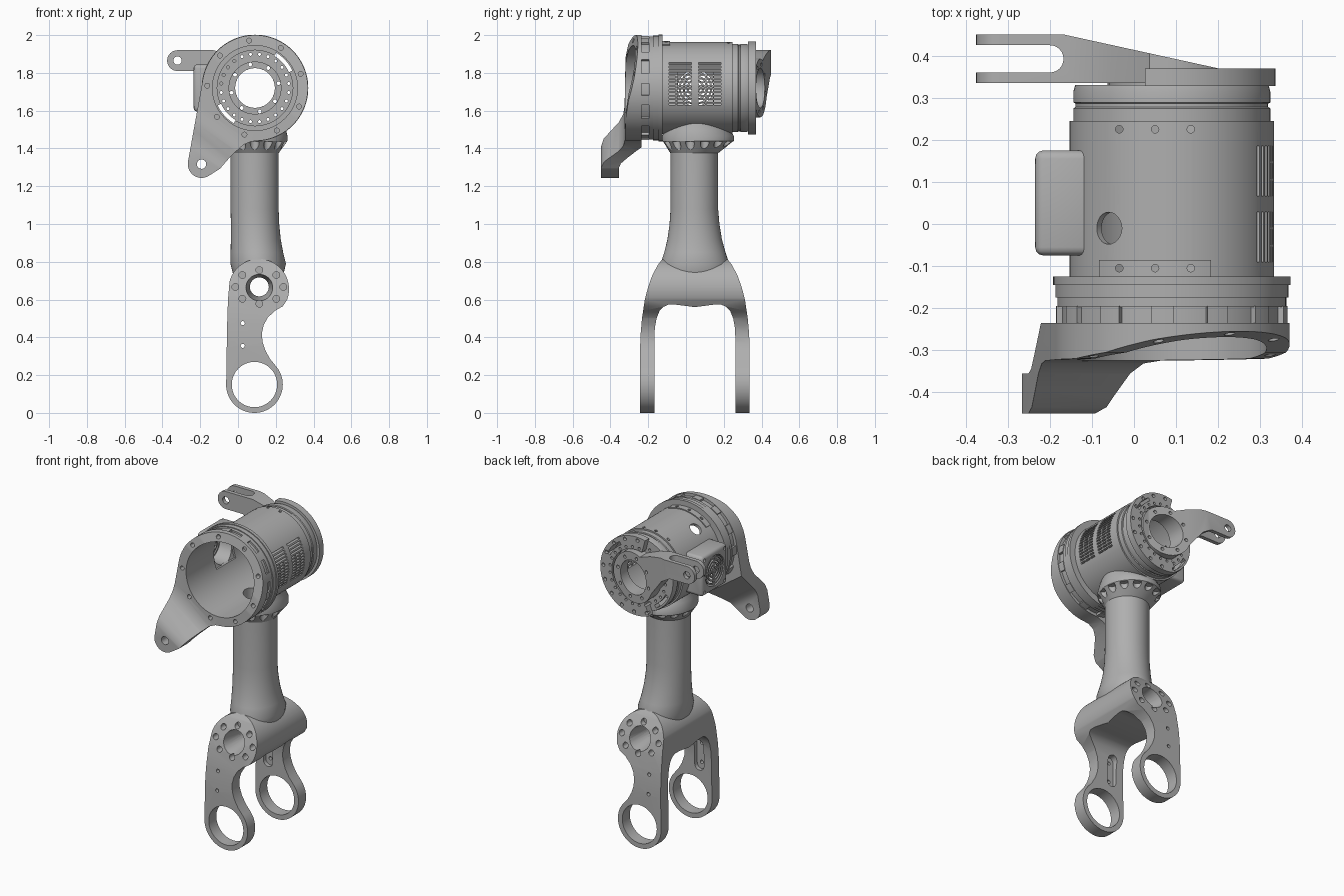
import bpy, bmesh
from math import sin, cos, pi, radians
from mathutils import Vector

cube = bpy.data.objects.get("Cube")
if cube:
    bpy.data.objects.remove(cube)

metal = bpy.data.materials.new("machined_grey")
metal.use_nodes = True
GREY = (0.43, 0.43, 0.43, 1)
metal.diffuse_color = GREY
metal.node_tree.nodes["Principled BSDF"].inputs["Base Color"].default_value = GREY

# Shared centres: barrel axis (x, z), fork middle plane (y)
CX, CZ, MID = 0.09, 1.72, 0.047


# ---- solids: each returns (vertices, faces) ----
def skin(rings, loop=False):
    n, m = len(rings[0]), len(rings)
    verts = [p for ring in rings for p in ring]
    faces = []
    for i in range(m if loop else m - 1):
        j = (i + 1) % m
        faces += [(i * n + k, i * n + (k + 1) % n, j * n + (k + 1) % n, j * n + k) for k in range(n)]
    if not loop:
        faces += [tuple(range(n)), tuple(range((m - 1) * n, m * n))]
    return verts, faces


def XZ(a, b, c): return (a, c, b)
def YZ(a, b, c): return (c, a, b)
def XY(a, b, c): return (a, b, c)


def prism(points, c0, c1, plane):
    return skin([[plane(a, b, c) for a, b in points] for c in (c0, c1)])


def box(lo, hi):
    (a, b, c), (d, e, f) = lo, hi
    return prism([(a, b), (d, b), (d, e), (a, e)], c, f, XY)


def arc(x, y, r, start, end, steps=24):
    angles = [radians(start + (end - start) * i / steps) for i in range(steps + 1)]
    return [(x + r * cos(t), y + r * sin(t)) for t in angles]


def sector(r0, r1, start, end, y0, y1, steps=24):
    return prism(arc(CX, CZ, r1, start, end, steps) + arc(CX, CZ, r0, end, start, steps), y0, y1, XZ)


def lathe(profile, a, b, plane, n=96):
    return skin([[plane(a + r * cos(2 * pi * k / n), b + r * sin(2 * pi * k / n), h) for k in range(n)]
                 for r, h in profile], loop=True)


def rod(p, q, r0, r1=None, n=24):
    p, q = Vector(p), Vector(q)
    turn = (q - p).to_track_quat('Z', 'Y')
    return skin([[c + turn @ Vector((r * cos(2 * pi * k / n), r * sin(2 * pi * k / n), 0)) for k in range(n)]
                 for c, r in ((p, r0), (q, r1 or r0))])


def bolt_circle(radius, count, r, y0, y1, phase=0):
    out = []
    for i in range(count):
        t = 2 * pi * i / count + phase
        x, z = CX + radius * cos(t), CZ + radius * sin(t)
        out.append(rod((x, y0, z), (x, y1, z), r, n=14))
    return out


# ---- objects ----
def make(name, *solids):
    bm = bmesh.new()
    for verts, faces in solids:
        made = [bm.verts.new(v) for v in verts]
        for f in faces:
            bm.faces.new([made[i] for i in f])
    bmesh.ops.recalc_face_normals(bm, faces=bm.faces)
    mesh = bpy.data.meshes.new(name)
    bm.to_mesh(mesh)
    bm.free()
    mesh.materials.append(metal)
    ob = bpy.data.objects.new(name, mesh)
    bpy.context.collection.objects.link(ob)
    return ob


def apply(ob, mod):
    bpy.context.view_layer.objects.active = ob
    bpy.ops.object.modifier_apply(modifier=mod.name)


def carve(ob, *solids, op='DIFFERENCE'):
    cutter = make("cutter", *solids)
    cutter.hide_render = True
    mod = ob.modifiers.new("carve", 'BOOLEAN')
    mod.operation, mod.solver, mod.object = op, 'EXACT', cutter
    apply(ob, mod)
    bpy.data.objects.remove(cutter)


def bevel(ob, width):
    mod = ob.modifiers.new("bevel", 'BEVEL')
    mod.width, mod.segments, mod.limit_method, mod.angle_limit = width, 3, 'ANGLE', radians(50)
    apply(ob, mod)


# Hollow stepped barrel with a perforated rear wall
barrel = make("barrel_housing", lathe([
    (.225, -.235), (.262, -.235), (.262, -.197), (.272, -.197), (.272, -.175), (.277, -.175),
    (.277, -.145), (.282, -.145), (.282, -.125), (.243, -.125), (.243, .245), (.234, .245),
    (.234, .275), (.229, .278), (.229, .286), (.234, .289), (.234, .315), (.23, .33), (.15, .33),
    (.15, .345), (.105, .345), (.105, .3), (.14, .3), (.14, .31), (.2, .31), (.2, .29), (.225, .29)],
    CX, CZ, XZ))
rear_slots = [sector(.198, .218, a, a + 34, .27, .4, 10) for a in (25, 205)]
rear_holes = bolt_circle(.18, 24, .008, .27, .4, .13)
hub_holes = bolt_circle(.127, 8, .01, .27, .5, .2)
tube_bore = rod((.088, MID, .75), (.088, MID, 1.6), .07, n=32)
top_screws = [rod((x, y, 1.9), (x, y, 2.1), .009, n=12) for x in (-.035, .05, .135) for y in (-.105, .225)]

# Cooling slots: long ones above, short dashes below
vents = []
for y0 in (-.093, .063):
    for row in range(13):
        z = 1.85 - row * .018
        count = 1 if row < 4 else 3
        w = .125 / count
        vents += [box((.2, y0 + i * w + .003, z - .005), (.45, y0 + (i + 1) * w - .003, z + .005))
                  for i in range(count)]
for group in (rear_slots, rear_holes, hub_holes, [tube_bore], top_screws, vents,
              [rod((CX, -.01, CZ), (CX - .25, -.01, CZ + .317), .038)],
              [box((-.3, -.045, 1.63), (0, .145, 1.81))]):
    carve(barrel, *group)

make("flange_teeth", *[sector(.255, .276, a, a + 11, -.236, -.195, 4) for a in range(5, 365, 28)])
pad = make("top_screw_strip", sector(.238, .249, 68, 134, -.126, -.085))
carve(pad, *top_screws)

# Rear bolt ring, open toward the lever arm
ring = make("rear_bolt_ring", sector(.165, .246, -112, 105, .328, .37, 64))
carve(ring, *rear_slots)
carve(ring, *rear_holes)
carve(ring, *bolt_circle(.226, 16, .011, .35, .4, .05))

# Front ring plate with a swept lower arm
TIP = (-.193, 1.317)
plate = make("front_arm_plate", prism(
    arc(CX, CZ, .28, -82, 170, 72) + arc(*TIP, .073, 170, 300, 16)
    + [(-.095, 1.293), (-.05, 1.345), (-.01, 1.385), (.03, 1.42), (.07, 1.437)], -.6, -.1, XZ))
along = Vector((TIP[0] - CX, 0, TIP[1] - CZ)).normalized()
side = Vector((-along.z, 0, along.x))
sweep = [(-.3, -.25), (-.2, -.275), (-.1, -.305), (0, -.32), (.25, -.325), (.29, -.332), (.33, -.355),
         (.37, -.395), (.41, -.435), (.45, -.45), (.6, -.45), (.6, -.355), (.45, -.355), (.42, -.345),
         (.38, -.31), (.3, -.235), (-.3, -.235)]
carve(plate, prism(sweep, -.7, .7,
                   lambda d, y, c: Vector((CX, y, CZ)) + along * d + side * c), op='INTERSECT')
carve(plate, rod((CX, -.6, CZ), (CX, -.1, CZ), .225, n=96))
carve(plate, rod((TIP[0], -.6, TIP[1]), (TIP[0], -.1, TIP[1]), .025))
carve(plate, *bolt_circle(.253, 9, .013, -.5, -.25, .3))

# Forked lever arm on the rear hub
lever = make("rear_lever_arm", prism(
    arc(-.32, 1.865, .055, 90, 270) + [(-.2, 1.81), (-.14, 1.775), (-.09, 1.71)]
    + arc(CX, CZ, .155, 200, 470, 60) + [(-.05, 1.9), (-.13, 1.92)], .2, .6, XZ))
carve(lever, prism([(-.5, .335), (.4, .335), (.4, .37), (.2, .37), (-.165, .45), (-.5, .45)],
                   1, 2.2, XY), op='INTERSECT')
carve(lever, rod((CX, .2, CZ), (CX, .6, CZ), .105, n=64))
carve(lever, prism([(-.5, .36)] + arc(-.2, .3925, .0325, -90, 90, 12) + [(-.5, .425)], 1, 2.2, XY))
carve(lever, rod((-.32, .2, 1.865), (-.32, .6, 1.865), .022))
carve(lever, *hub_holes)

# Fan box with a round guard
fan_y = .05
fan = make("fan_box", box((-.235, -.075, 1.595), (-.1, .175, 1.845)))
bevel(fan, .02)
carve(fan, rod((-.3, fan_y, CZ), (0, fan_y, CZ), .095, n=48))
carve(fan, rod((CX, -.3, CZ), (CX, .3, CZ), .235, n=96))
carve(fan, *[rod((-.3, fan_y + a, CZ + b), (-.2, fan_y + a, CZ + b), .01, n=12)
             for a in (-.1, .1) for b in (-.1, .1)])
make("fan_guard_rings", *[lathe([(r, -.232), (r + .01, -.232), (r + .01, -.222), (r, -.222)],
                                fan_y, CZ, YZ, 48) for r in (.015, .036, .057, .078)])
make("fan_guard_spokes",
     box((-.23, fan_y - .1, CZ - .005), (-.22, fan_y + .1, CZ + .005)),
     box((-.23, fan_y - .005, CZ - .1), (-.22, fan_y + .005, CZ + .1)))

# Upright tube: flared foot, scalloped collar (z, centre x, centre y, radius x, radius y)
sections = [(.74, .107, .047, .135, .18), (.79, .107, .047, .147, .182), (.85, .1, .047, .139, .162),
            (.92, .094, .046, .132, .144), (1.0, .09, .045, .128, .132), (1.08, .088, .044, .127, .126),
            (1.375, .088, .044, .127, .126), (1.44, .088, .064, .174, .19), (1.465, .088, .064, .174, .19),
            (1.5, .088, .06, .166, .172), (1.53, .088, .057, .157, .15), (1.57, .088, .055, .15, .13)]
column = make("upright_tube", skin([
    [(x + rx * cos(2 * pi * k / 72), y + ry * sin(2 * pi * k / 72), z) for k in range(72)]
    for z, x, y, rx, ry in sections]))
carve(column, rod((CX, -.4, CZ), (CX, .4, CZ), .23, n=96))
carve(column, tube_bore)
scallops = []
for i in range(14):
    t = 2 * pi * (i + .5) / 14
    x, y = .088 + .166 * cos(t), .06 + .178 * sin(t)
    scallops.append(rod((x, y, 1.3), (x, y, 1.437), .024, n=16))
carve(column, *scallops)

# Fork: side outline crossed with the front-to-back arch
fork = make("lower_fork", prism(
    arc(.087, .15, .15, 175, 400, 56)
    + [(.17, .285), (.145, .33), (.13, .375), (.126, .42), (.136, .465), (.158, .505), (.195, .54), (.238, .565)]
    + arc(.11, .655, .16, -20, 165, 48) + [(-.053, .6), (-.058, .45)], -.6, .7, XZ))
outer = [(.29, -.1), (.29, .35), (.287, .42), (.28, .5), (.265, .6), (.248, .665), (.225, .73), (.195, .785), (.16, .83)]
inner = [(0, .56), (.1, .573), (.14, .573), (.165, .562), (.187, .54), (.203, .5), (.212, .45), (.215, .38), (.215, -.1)]
half = outer[::-1] + inner[::-1]
arch = [(MID + a, b) for a, b in half] + [(MID - a, b) for a, b in half[::-1] if a > 0]
carve(fork, prism(arch, -.5, .6, YZ), op='INTERSECT')
carve(fork, rod((.087, -.5, .15), (.087, .6, .15), .12, n=64))
carve(fork, rod((.113, -.5, .667), (.113, .6, .667), .05, n=40))
carve(fork, *[rod((.113, MID + s * .3, .667), (.113, MID + s * .1, .667), .08, .045, 40) for s in (-1, 1)])
slot = arc(.025, .48, .032, 0, 180, 12) + arc(.025, .345, .032, 180, 360, 12)
bolts, slots, pins = [], [], []
for s in (-1, 1):
    slots.append(prism(slot, MID + s * .17, MID + s * .24, XZ))
    for i in range(8):
        x, z = .113 + .127 * cos(i * pi / 4), .667 + .089 * sin(i * pi / 4)
        bolts.append(rod((x, MID + s * .4, z), (x, MID + s * .185, z), .018, n=16))
    pins += [rod((.025, MID + s * .18, z), (.025, MID + s * .4, z), .011, n=14) for z in (.355, .475)]
for group in (slots, bolts, pins):
    carve(fork, *group)

# Smooth curved surfaces, keep machined edges crisp
for ob in bpy.data.objects:
    ob.select_set(ob.type == 'MESH')
bpy.ops.object.shade_smooth_by_angle(angle=radians(30))
